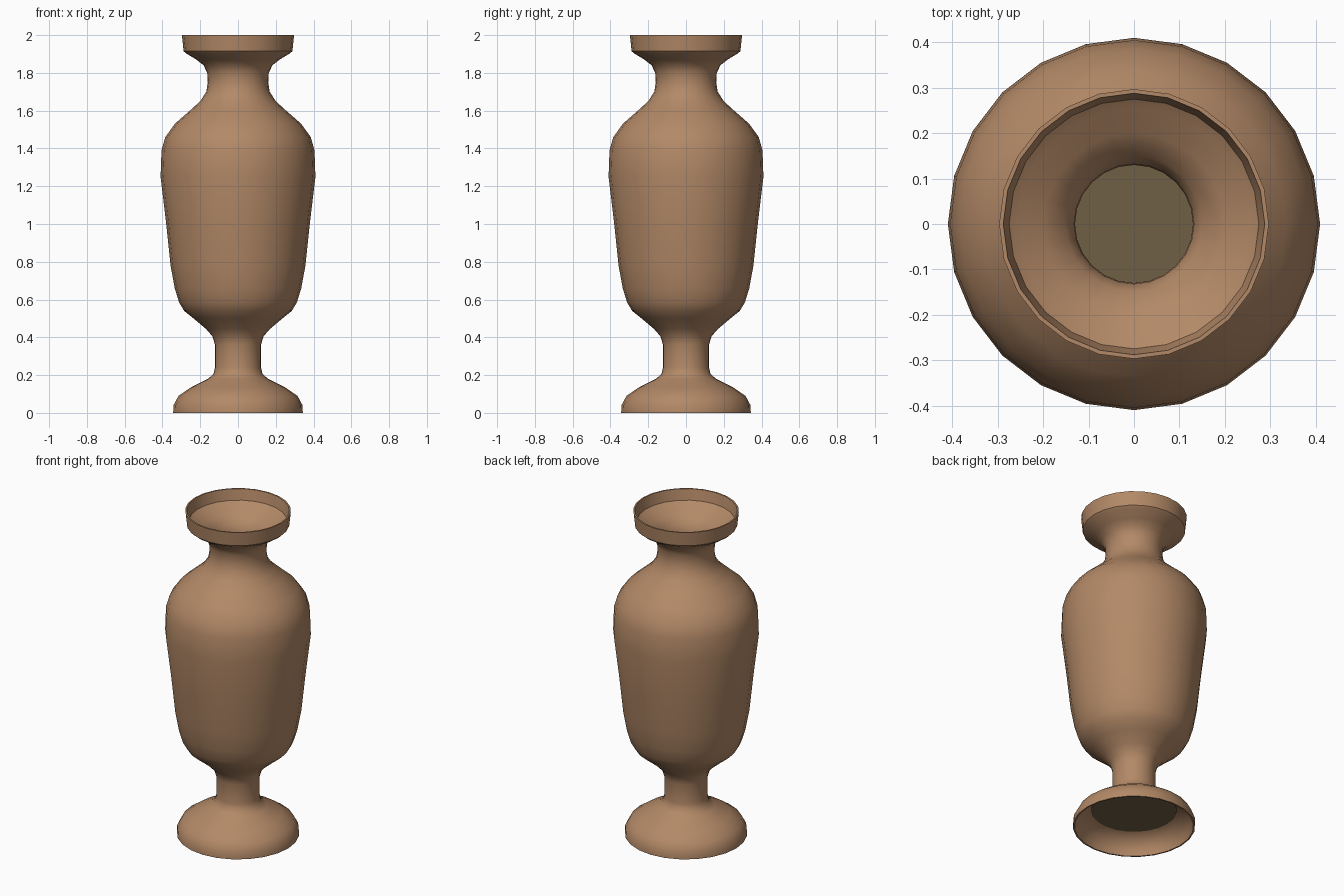
import bpy
import bmesh
import math

cube = bpy.data.objects.get("Cube")
if cube:
    bpy.data.objects.remove(cube, do_unlink=True)

SIDES = 24


def material(name, colour):
    mat = bpy.data.materials.new(name)
    mat.use_nodes = True
    mat.diffuse_color = colour
    mat.node_tree.nodes["Principled BSDF"].inputs["Base Color"].default_value = colour
    return mat


def lathe(name, profile, mat):
    """Spin a (radius, height) profile around z."""
    bm = bmesh.new()
    verts = [bm.verts.new((r, 0, z)) for r, z in profile]
    edges = [bm.edges.new(pair) for pair in zip(verts, verts[1:])]
    bmesh.ops.spin(bm, geom=verts + edges, cent=(0, 0, 0), axis=(0, 0, 1),
                   angle=math.tau, steps=SIDES)
    bmesh.ops.remove_doubles(bm, verts=bm.verts, dist=0.0005)
    bmesh.ops.recalc_face_normals(bm, faces=bm.faces)
    mesh = bpy.data.meshes.new(name)
    bm.to_mesh(mesh)
    bm.free()
    mesh.materials.append(mat)
    obj = bpy.data.objects.new(name, mesh)
    bpy.context.collection.objects.link(obj)
    bpy.ops.object.select_all(action="DESELECT")
    obj.select_set(True)
    bpy.context.view_layer.objects.active = obj
    bpy.ops.object.shade_smooth_by_angle(angle=math.radians(40))
    return obj


clay = material("tan clay", (0.45, 0.25, 0.135, 1))
dark = material("dark olive clay", (0.16, 0.115, 0.06, 1))

# Outer silhouette from foot to rim
outer = [(0.343, 0), (0.342, 0.04), (0.315, 0.09), (0.25, 0.135), (0.16, 0.18),
         (0.13, 0.205), (0.122, 0.24), (0.122, 0.36), (0.135, 0.405),
         (0.17, 0.445), (0.235, 0.5), (0.285, 0.54), (0.312, 0.585),
         (0.335, 0.66), (0.357, 0.78), (0.38, 1.0), (0.41, 1.25),
         (0.405, 1.39), (0.385, 1.46), (0.335, 1.53), (0.255, 1.6),
         (0.2, 1.65), (0.168, 1.7), (0.16, 1.75), (0.163, 1.8),
         (0.182, 1.84), (0.22, 1.87), (0.275, 1.903), (0.288, 1.915), (0.297, 2)]

# Inner wall from rim down to the closed bowl
inner = [(0.288, 2), (0.275, 1.935), (0.255, 1.92), (0.2, 1.89), (0.15, 1.85),
         (0.132, 1.8), (0.13, 1.75), (0.138, 1.69), (0.18, 1.63),
         (0.31, 1.51), (0.375, 1.39), (0.38, 1.25), (0.35, 1.0),
         (0.305, 0.66), (0.255, 0.56), (0.15, 0.47), (0, 0.46)]

# Hollow underside of the foot
hollow = [(0, 0.11), (0.24, 0.11), (0.295, 0.075), (0.325, 0.035), (0.334, 0)]

lathe("vase_body", hollow + outer + inner, clay)

# Dark flat floors inside the bowl and the foot
lathe("bowl_floor", [(0, 0.478), (0.15, 0.478), (0.15, 0.472), (0, 0.472)], dark)
lathe("foot_ceiling", [(0, 0.104), (0.24, 0.104), (0.24, 0.108), (0, 0.108)], dark)
